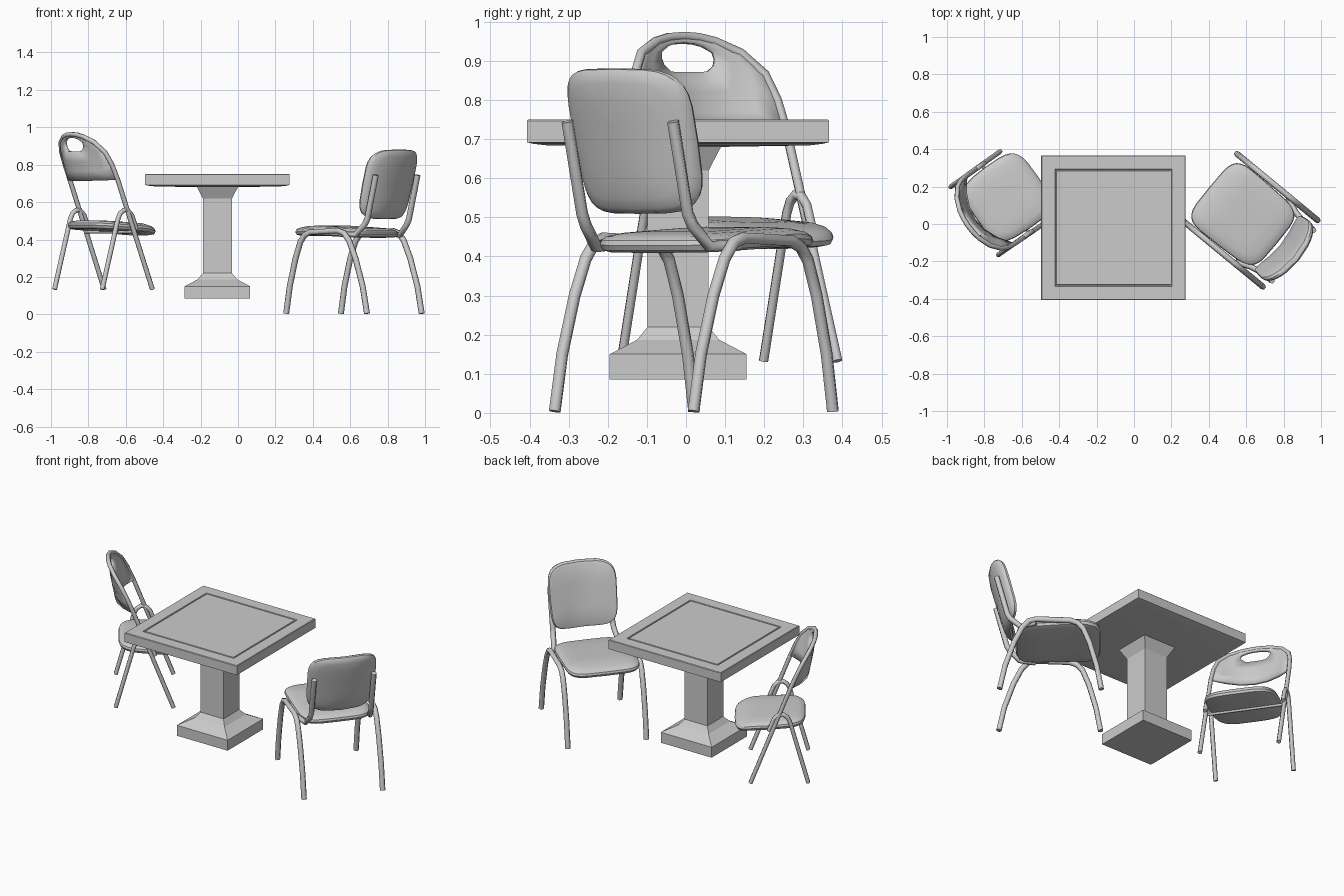
import bpy, bmesh, math

if "Cube" in bpy.data.objects:
    bpy.data.objects.remove(bpy.data.objects["Cube"])

# (x, y, turn in degrees); local +x points to a chair's back
TABLE = (-0.11, -0.02, 0)
SIDE_CHAIR = (0.62, 0.02, -39.5)
FOLDING_CHAIR = (-0.72, 0.11, 215)


def place(obj, spot):
    obj.location = (spot[0], spot[1], 0)
    obj.rotation_euler = (0, 0, math.radians(spot[2]))
    return obj


def finish(name, bm, spot, angle=35):
    bmesh.ops.recalc_face_normals(bm, faces=bm.faces)
    me = bpy.data.meshes.new(name)
    bm.to_mesh(me)
    bm.free()
    for p in me.polygons:
        p.use_smooth = True
    me.set_sharp_from_angle(angle=math.radians(angle))
    obj = bpy.data.objects.new(name, me)
    bpy.context.collection.objects.link(obj)
    return place(obj, spot)


def loft(name, outline, levels, spot, warp=lambda a, b, h: (a, b, h), angle=35):
    """Stack scaled copies of an outline at given heights and skin them."""
    bm = bmesh.new()
    rings = [[bm.verts.new(warp(a * s, b * s, h)) for a, b in outline] for s, h in levels]
    n = len(outline)
    for lo, hi in zip(rings, rings[1:]):
        for i in range(n):
            bm.faces.new((lo[i], lo[(i + 1) % n], hi[(i + 1) % n], hi[i]))
    bm.faces.new(rings[0][::-1])
    bm.faces.new(rings[-1])
    return finish(name, bm, spot, angle)


def rounded(half_a, half_b, power, n=32):
    """Superellipse outline."""
    out = []
    for i in range(n):
        c, s = math.cos(2 * math.pi * i / n), math.sin(2 * math.pi * i / n)
        out.append((half_a * math.copysign(abs(c) ** (2 / power), c),
                    half_b * math.copysign(abs(s) ** (2 / power), s)))
    return out


def tube(name, pts, radius, spot):
    cu = bpy.data.curves.new(name, 'CURVE')
    cu.dimensions = '3D'
    cu.bevel_depth = radius
    cu.bevel_resolution = 1
    cu.use_fill_caps = True
    sp = cu.splines.new('POLY')
    sp.points.add(len(pts) - 1)
    for p, co in zip(sp.points, pts):
        p.co = (*co, 1)
    obj = bpy.data.objects.new(name, cu)
    bpy.context.collection.objects.link(obj)
    return place(obj, spot)


# Table: square pedestal and grooved top
square = [(-1, -1), (1, -1), (1, 1), (-1, 1)]
loft("table_pedestal", square,
     [(.175, .085), (.175, .15), (.105, .187), (.078, .22), (.078, .62), (.112, .685)],
     TABLE, angle=10)
loft("table_top", square,
     [(.1, .68), (.335, .684), (.37, .688), (.386, .692), (.386, .747), (.383, .75),
      (.313, .75), (.311, .744), (.306, .744), (.304, .75)], TABLE, angle=10)

PAD = [(.4, 0), (.9, .002), (.97, .008), (1, .022), (.985, .034), (.93, .043),
       (.8, .049), (.55, .052), (.25, .052)]

# Side chair: padded seat, slightly lower at the rear
loft("side_chair_seat", rounded(.235, .212, 5), PAD, SIDE_CHAIR,
     lambda a, b, h: (a - .045, b * (1 - .15 * a), .418 + h - .05 * a - .12 * max(0, -a - .12)))


# Side chair: padded back, leaning and curved around the sitter
def back_warp(b, t, h):
    z = .695 + t
    return (.262 + (z - .74) * .26 - 1.1 * b * b + h, b * (.98 + .15 * t), z)


loft("side_chair_back", rounded(.203, .186, 4.5), PAD, SIDE_CHAIR, back_warp)

# Side chair: arched leg frames and bent back posts
ARCH = [(-.28, .004), (-.255, .15), (-.215, .3), (-.18, .39), (-.15, .425), (-.11, .44),
        (.08, .447), (.12, .435), (.155, .395), (.2, .3), (.25, .15), (.28, .004)]
for side, label in ((-1, "right"), (1, "left")):
    tube(f"side_chair_{label}_leg_frame", [(u, .23 * side, z) for u, z in ARCH], .016, SIDE_CHAIR)
    tube(f"side_chair_{label}_back_post",
         [(.296, .175 * side, .745), (.237, .175 * side, .51), (.22, .177 * side, .48),
          (.165, .188 * side, .425), (.08, .22 * side, .43)], .016, SIDE_CHAIR)

# Folding chair: padded seat
loft("folding_chair_seat", rounded(.2, .203, 4), PAD, FOLDING_CHAIR,
     lambda a, b, h: (a - .052, b * (1 - .2 * max(0, a)),
                      .443 + h + .06 * a - .15 * max(0, -a - .1)))

# Folding chair: back panel with a handle slot, half outlines as (side, height)
OUTER = [(0, .963), (.045, .96), (.09, .95), (.155, .92), (.203, .865), (.218, .8),
         (.223, .72), (.15, .718), (.075, .715), (0, .715)]
SLOT = [(0, .945), (.03, .943), (.055, .937), (.082, .922), (.086, .905), (.08, .888),
        (.06, .872), (.04, .87), (.02, .87), (0, .87)]


def back_point(v, z):
    bow = .05 + .2 * (.965 - z)
    return (-.165 + (z - .13) * .385 + bow * max(0, 1 - (v / .223) ** 2), v, z)


def mirrored(half):
    return half + [(-v, z) for v, z in half[-2:0:-1]]


bm = bmesh.new()
outer, slot = mirrored(OUTER), mirrored(SLOT)
rings = []
for k in (0, .33, .67, 1):
    rings.append([bm.verts.new(back_point(a[0] + (b[0] - a[0]) * k, a[1] + (b[1] - a[1]) * k))
                  for a, b in zip(outer, slot)])
n = len(outer)
for r, q in zip(rings, rings[1:]):
    for i in range(n):
        bm.faces.new((r[i], r[(i + 1) % n], q[(i + 1) % n], q[i]))
panel = finish("folding_chair_back_panel", bm, FOLDING_CHAIR)
solid = panel.modifiers.new("thickness", 'SOLIDIFY')
solid.thickness = .016
solid.offset = 0

# Folding chair: front legs and back hoop in one tube
arc = OUTER[:7]
hoop = [(-v, z) for v, z in arc[::-1]] + arc[1:]
foot = -.163
tube("folding_chair_front_frame",
     [(foot, -.225, .133)] + [back_point(v, z) for v, z in hoop] + [(foot, .225, .133)],
     .013, FOLDING_CHAIR)

# Folding chair: rear legs hooking onto the front frame
REAR = [(.163, .133), (.06, .51), (.045, .54), (.02, .558), (-.005, .555), (-.03, .53), (-.06, .455)]
for side, label in ((-1, "left"), (1, "right")):
    tube(f"folding_chair_{label}_rear_leg", [(u, .222 * side, z) for u, z in REAR],
         .013, FOLDING_CHAIR)
# Folding chair: pivot bar under the seat
tube("folding_chair_pivot_bar", [(-.04, -.222, .44), (-.04, .222, .44)], .008, FOLDING_CHAIR)
